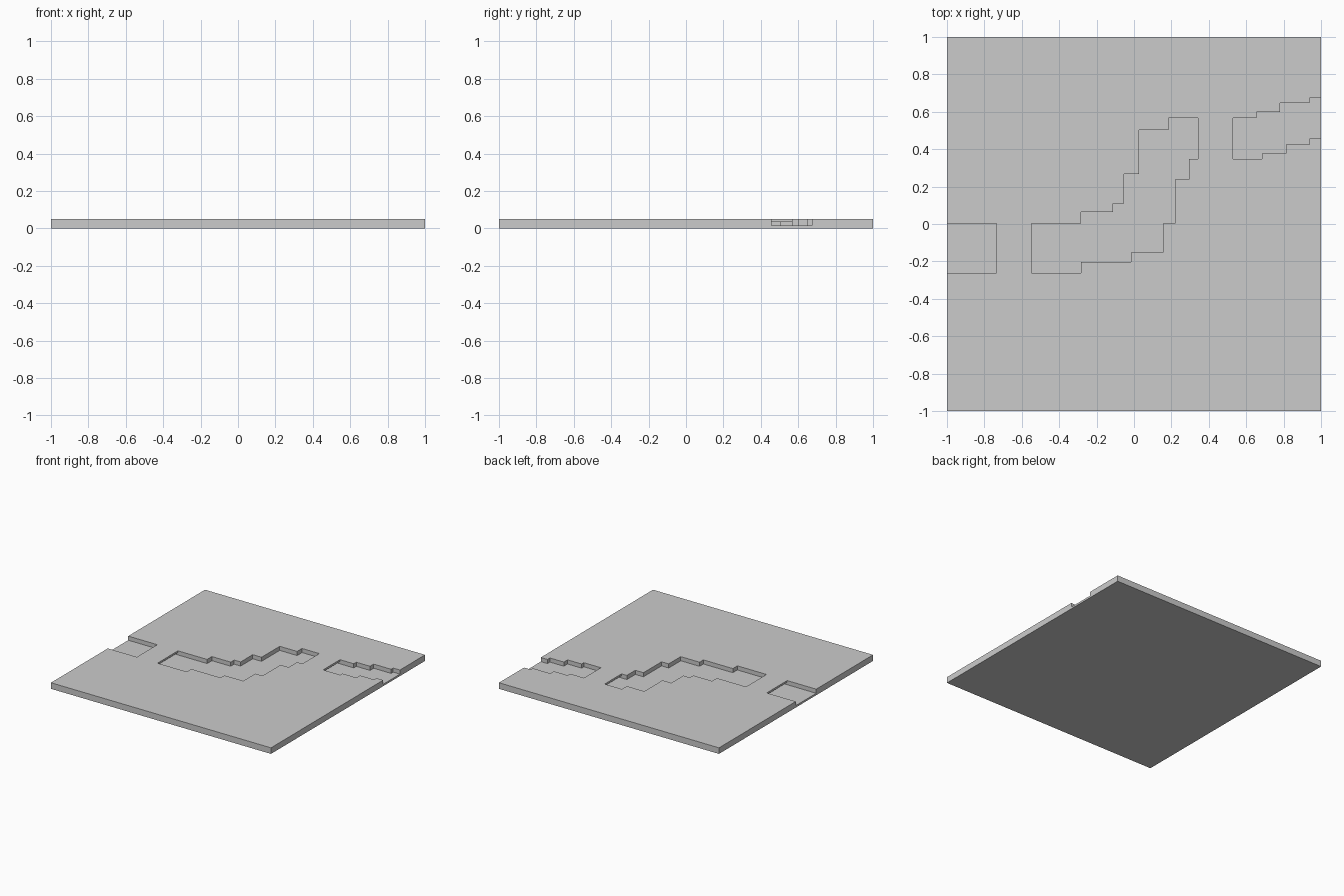
import bpy, bmesh

if "Cube" in bpy.data.objects:
    bpy.data.objects.remove(bpy.data.objects["Cube"])

TOP, FLOOR, DECK = 0.05, 0.016, 0.035


def prism(name, outline, z0, z1):
    """Extrude a flat outline from z0 to z1."""
    bm = bmesh.new()
    face = bm.faces.new([bm.verts.new((x, y, z0)) for x, y in outline])
    ext = bmesh.ops.extrude_face_region(bm, geom=[face])["geom"]
    moved = [v for v in ext if isinstance(v, bmesh.types.BMVert)]
    bmesh.ops.translate(bm, verts=moved, vec=(0, 0, z1 - z0))
    bmesh.ops.recalc_face_normals(bm, faces=bm.faces)
    mesh = bpy.data.meshes.new(name)
    bm.to_mesh(mesh)
    bm.free()
    obj = bpy.data.objects.new(name, mesh)
    bpy.context.collection.objects.link(obj)
    return obj


def rect(x0, x1, y0, y1):
    return [(x0, y0), (x1, y0), (x1, y1), (x0, y1)]


def steps(start_x, runs, end_x):
    """Stepped bank line: each run is (y, x where the run ends)."""
    pts, x = [], start_x
    for y, nx in runs + [(runs[-1][0], end_x)]:
        if nx != x:
            pts += [(x, y), (nx, y)]
        x = nx
    return pts


def combine(target, tool, operation):
    mod = target.modifiers.new(operation, "BOOLEAN")
    mod.operation, mod.object, mod.solver = operation, tool, "EXACT"
    bpy.context.view_layer.objects.active = target
    bpy.ops.object.modifier_apply(modifier=mod.name)
    bpy.data.objects.remove(tool)


# ground slab
ground = prism("ground_with_river", rect(-1, 1, -1, 1), 0, TOP)

# stepped river bed, running across the whole slab
north = steps(-1.1, [(0.003, -0.283), (0.065, -0.112), (0.11, -0.053),
                     (0.267, 0.027), (0.503, 0.185), (0.567, 0.655),
                     (0.6, 0.78), (0.647, 0.939), (0.674, 1.1)], 1.1)
south = steps(-1.1, [(-0.262, -0.283), (-0.203, -0.016), (-0.153, 0.155),
                     (0.003, 0.22), (0.238, 0.294), (0.348, 0.685),
                     (0.377, 0.813), (0.425, 0.939), (0.457, 1.1)], 1.1)
combine(ground, prism("river_cutter", south + north[::-1], FLOOR, 0.2), "DIFFERENCE")

# two thin bridge decks, flush with the ground and open underneath
for x0, x1, y0, y1 in ((-0.736, -0.548, -0.262, 0.003), (0.342, 0.53, 0.348, 0.567)):
    deck = prism("bridge_deck", rect(x0, x1, y0 - 0.04, y1 + 0.04), DECK, TOP)
    combine(ground, deck, "UNION")
